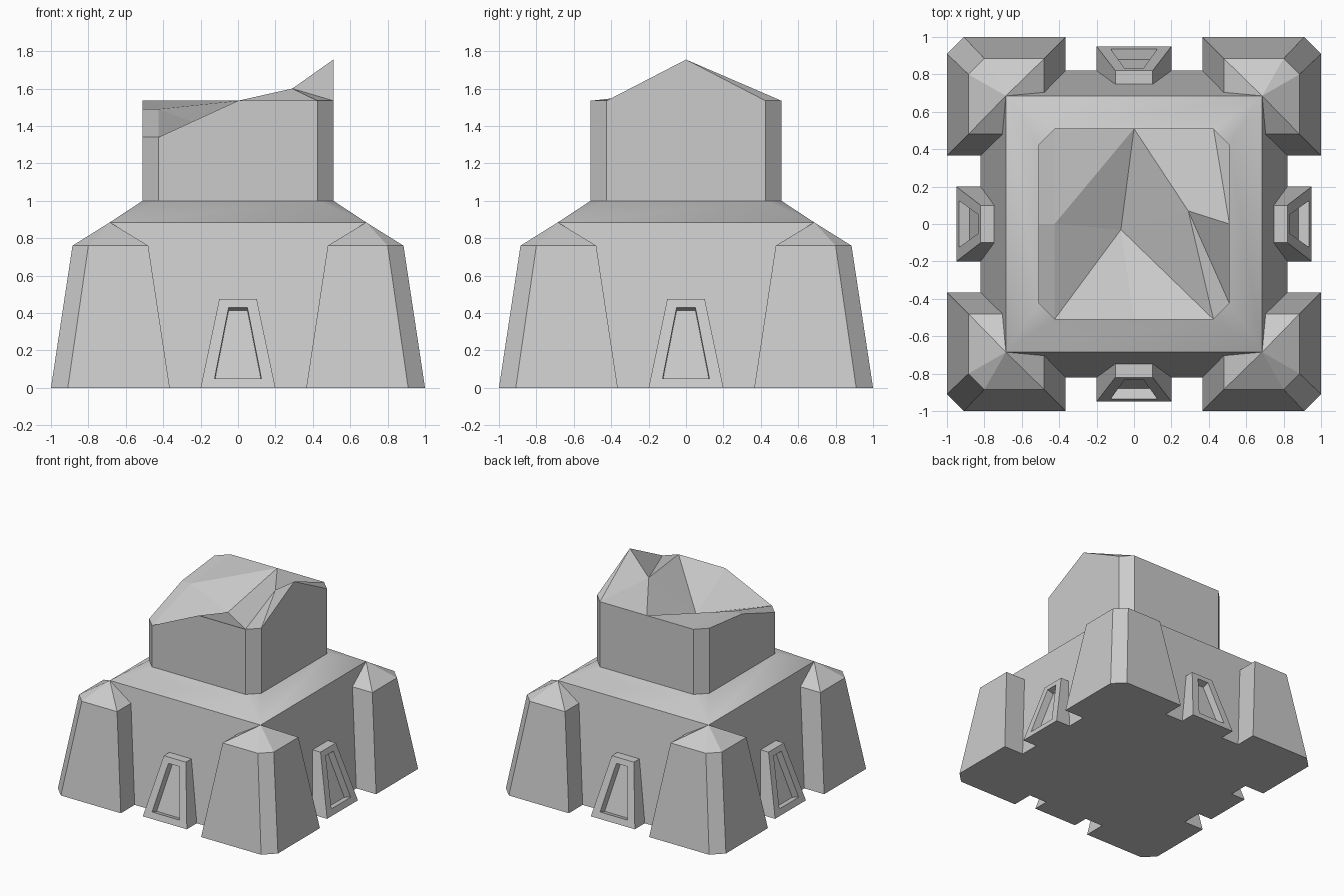
import bpy
import bmesh
import math
from mathutils import Matrix

cube = bpy.data.objects.get("Cube")
if cube:
    bpy.data.objects.remove(cube, do_unlink=True)

stone = bpy.data.materials.new("grey_stone")
stone.use_nodes = True
GREY = (0.6, 0.6, 0.6, 1)
stone.diffuse_color = GREY
stone.node_tree.nodes["Principled BSDF"].inputs["Base Color"].default_value = GREY


def make(name, verts, faces, turn=0):
    """Build one closed part, turned about z by quarter turns."""
    bm = bmesh.new()
    vs = [bm.verts.new(v) for v in verts]
    for f in faces:
        bm.faces.new([vs[i] for i in f])
    bmesh.ops.recalc_face_normals(bm, faces=bm.faces)
    bm.transform(Matrix.Rotation(turn * math.pi / 2, 4, "Z"))
    mesh = bpy.data.meshes.new(name)
    bm.to_mesh(mesh)
    bm.free()
    mesh.materials.append(stone)
    ob = bpy.data.objects.new(name, mesh)
    bpy.context.collection.objects.link(ob)
    return ob


def band(a, b, n):
    """Quads joining two rings of n vertices starting at a and b."""
    return [(a + i, a + (i + 1) % n, b + (i + 1) % n, b + i) for i in range(n)]


def square(r, z):
    return [(-r, -r, z), (r, -r, z), (r, r, z), (-r, r, z)]


# Sloped body with a shoulder that narrows to the chamfered tower
R, C = 0.51, 0.425
octagon = [(-C, -R), (C, -R), (R, -C), (R, C), (C, R), (-C, R), (-R, C), (-R, -C)]
verts = square(0.82, 0) + square(0.685, 0.885) + [(x, y, 1) for x, y in octagon]
faces = [range(4), range(8, 16)] + band(0, 4, 4)
for k in range(4):
    a, b = 8 + 2 * k, 9 + 2 * k
    faces.append((4 + k, 4 + (k + 1) % 4, b, a))
    faces.append((4 + k, a, 8 + (2 * k - 1) % 8))
body = make("body", verts, faces)
bpy.context.view_layer.objects.active = body
body.select_set(True)
bpy.ops.object.shade_smooth_by_angle(angle=math.radians(35))
body.select_set(False)

# Tower with an uneven, faceted roof
T = 1.535
rim = [(-C, -R, 1.34), (0, -R, T), (C, -R, T), (R, -C, T), (R, 0, 1.755), (R, C, T),
       (C, R, T), (0, R, T), (-C, R, T), (-R, C, T), (-R, 0, 1.49), (-R, -C, 1.34)]
inner = [(-0.07, -0.03, 1.36), (0.29, 0.07, 1.6), (-C, 0, 1.49)]
n = len(rim)
P, Q, S = n, n + 1, n + 2
roof = [(0, 1, P), (1, 2, P), (2, Q, P), (2, 3, Q), (3, 4, Q), (4, 5, 6), (4, 6, Q),
        (6, 7, Q), (7, P, Q), (7, 8, S), (7, S, P), (S, 0, P), (8, 9, 10, S), (10, 11, 0, S)]
foot = [(x, y, 1) for x, y, z in rim]
make("tower", rim + inner + foot, roof + band(0, n + 3, n) + [range(n + 3, 2 * n + 3)])

# Tapered corner buttresses with pointed caps
def plan(near, far, cut, back, z):
    side = [(near, back, z), (near, far, z), (cut, far, z)]
    return side + [(y, x, z) for x, y, z in reversed(side)]


verts = plan(0.365, 1, 0.91, 0.8, 0) + plan(0.48, 0.885, 0.8, 0.7, 0.76)
verts.append((0.685, 0.685, 0.885))
faces = [range(6)] + band(0, 6, 6) + [(6 + i, 6 + (i + 1) % 6, 12) for i in range(6)]
for k in range(4):
    make(f"corner_buttress_{k + 1}", verts, faces, k)


# Doorway blocks with a recessed opening on each side
def frame(low, high, z0, z1, dy=0, dz=0):
    def y(z):
        return -0.95 + 0.13 * z / 0.475 + dy
    return [(-low, y(z0), z0 + dz), (low, y(z0), z0 + dz),
            (high, y(z1), z1 + dz), (-high, y(z1), z1 + dz)]


outer = frame(0.2, 0.1, 0, 0.475)
hole = frame(0.125, 0.05, 0.05, 0.43)
recess = frame(0.125, 0.05, 0.05, 0.43, 0.058, -0.016)
back = [(x, -0.7, z) for x, y, z in outer]
faces = band(0, 4, 4) + band(4, 8, 4) + band(0, 12, 4) + [range(8, 12), range(12, 16)]
for k, side in enumerate(("front", "left", "back", "right")):
    make(f"{side}_doorway", outer + hole + recess + back, faces, k)
